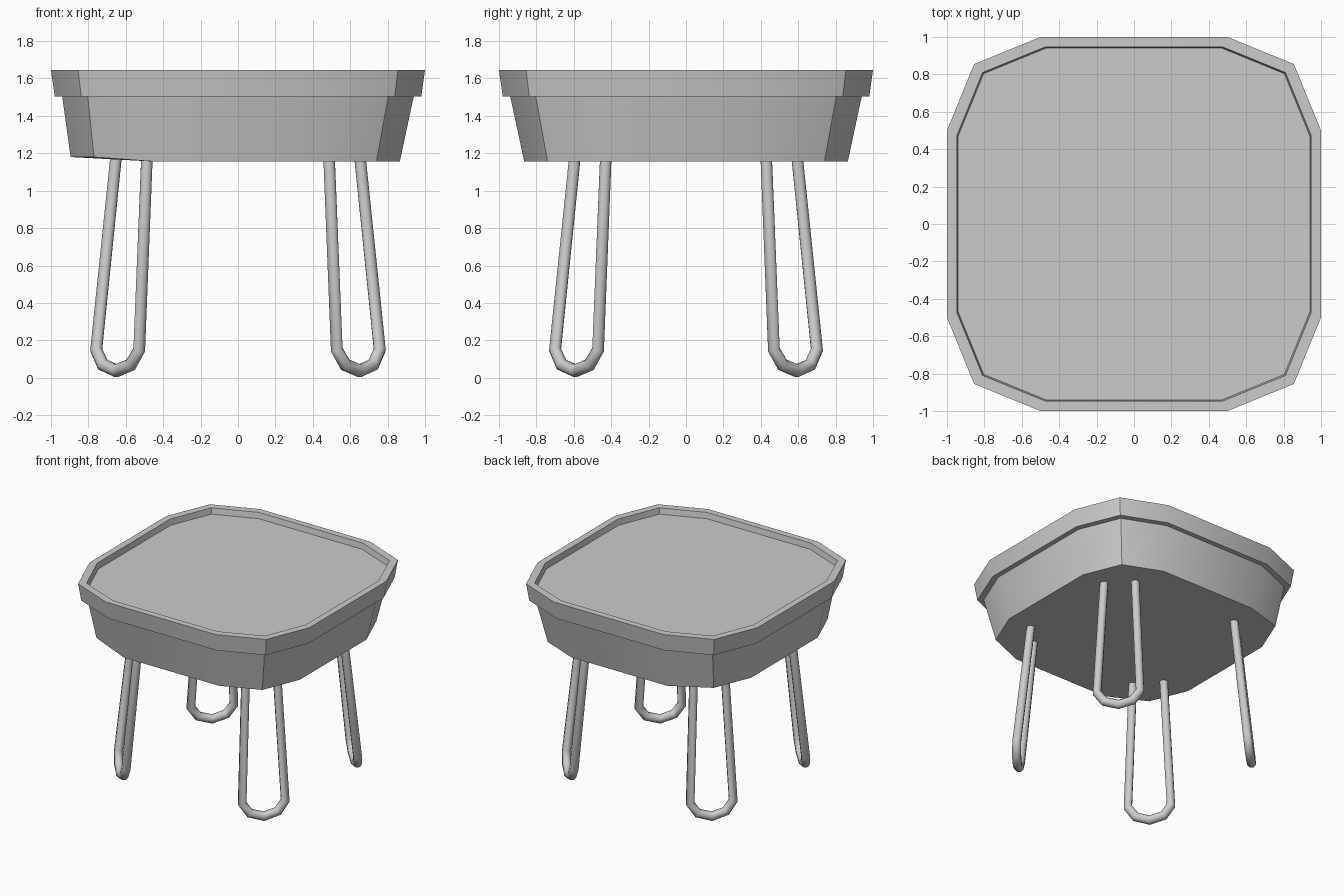
import bpy
import bmesh

cube = bpy.data.objects.get("Cube")
if cube:
    bpy.data.objects.remove(cube, do_unlink=True)

grey = bpy.data.materials.new("plain_grey")
grey.use_nodes = True
colour = (0.6, 0.6, 0.6, 1)
grey.diffuse_color = colour
grey.node_tree.nodes["Principled BSDF"].inputs["Base Color"].default_value = colour


def add_object(name, data):
    obj = bpy.data.objects.new(name, data)
    bpy.context.scene.collection.objects.link(obj)
    data.materials.append(grey)
    return obj


def outline():
    """Square with softly rounded corners, twelve points, counter-clockwise."""
    corner = [(1, 0.5), (0.855, 0.855), (0.5, 1)]
    points = []
    for _ in range(4):
        points += corner
        corner = [(-y, x) for x, y in corner]
    return points


def loft(name, rings):
    """Join scaled copies of the outline; rings are (scale, height)."""
    bm = bmesh.new()
    loops = [[bm.verts.new((x * s, y * s, z)) for x, y in outline()] for s, z in rings]
    for low, high in zip(loops, loops[1:]):
        for i in range(len(low)):
            j = (i + 1) % len(low)
            bm.faces.new((low[i], low[j], high[j], high[i]))
    bm.faces.new(loops[0][::-1])
    bm.faces.new(loops[-1])
    # the underside lifts slightly along one side of the basin
    if name == "basin":
        for v in loops[0]:
            if v.co.x < -0.6:
                v.co.x -= 0.03
                v.co.z += 0.025
    bmesh.ops.recalc_face_normals(bm, faces=bm.faces)
    mesh = bpy.data.meshes.new(name)
    bm.to_mesh(mesh)
    bm.free()
    obj = add_object(name, mesh)
    bpy.ops.object.select_all(action="DESELECT")
    obj.select_set(True)
    bpy.context.view_layer.objects.active = obj
    bpy.ops.object.shade_smooth_by_angle(angle=0.52)
    return obj


# Tapered basin under the top
loft("basin", [(0.865, 1.155), (0.94, 1.505)])

# Tray top with a raised rim around a shallow recess
loft("tray_top", [(0.98, 1.505), (1, 1.645), (0.947, 1.645), (0.94, 1.597)])


def hairpin_leg(name, sx, sy):
    """Bent rod whose loop is turned to face the corner."""
    curve = bpy.data.curves.new(name, "CURVE")
    curve.dimensions = "3D"
    curve.bevel_depth = 0.033
    curve.bevel_resolution = 2
    curve.use_fill_caps = True
    # (sideways spread, outward shift, height, thickness)
    half = [(0.082, -0.005, 1.2, 1), (0.115, 0.07, 0.15, 1.05), (0.075, 0.075, 0.07, 1.08)]
    path = half + [(0, 0.077, 0.037, 1.08)] + [(-u, d, z, r) for u, d, z, r in half[::-1]]
    spline = curve.splines.new("POLY")
    spline.points.add(len(path) - 1)
    for point, (u, d, z, r) in zip(spline.points, path):
        point.co = (sx * (0.573 + u + d), sy * (0.515 - u + d), z, 1)
        point.radius = r
    spline.use_smooth = True
    add_object(name, curve)


# Four legs, mirrored into the corners
for side, sx in (("left", 1), ("right", -1)):
    for end, sy in (("front", -1), ("back", 1)):
        hairpin_leg(f"{end}_{side}_leg", sx, sy)
